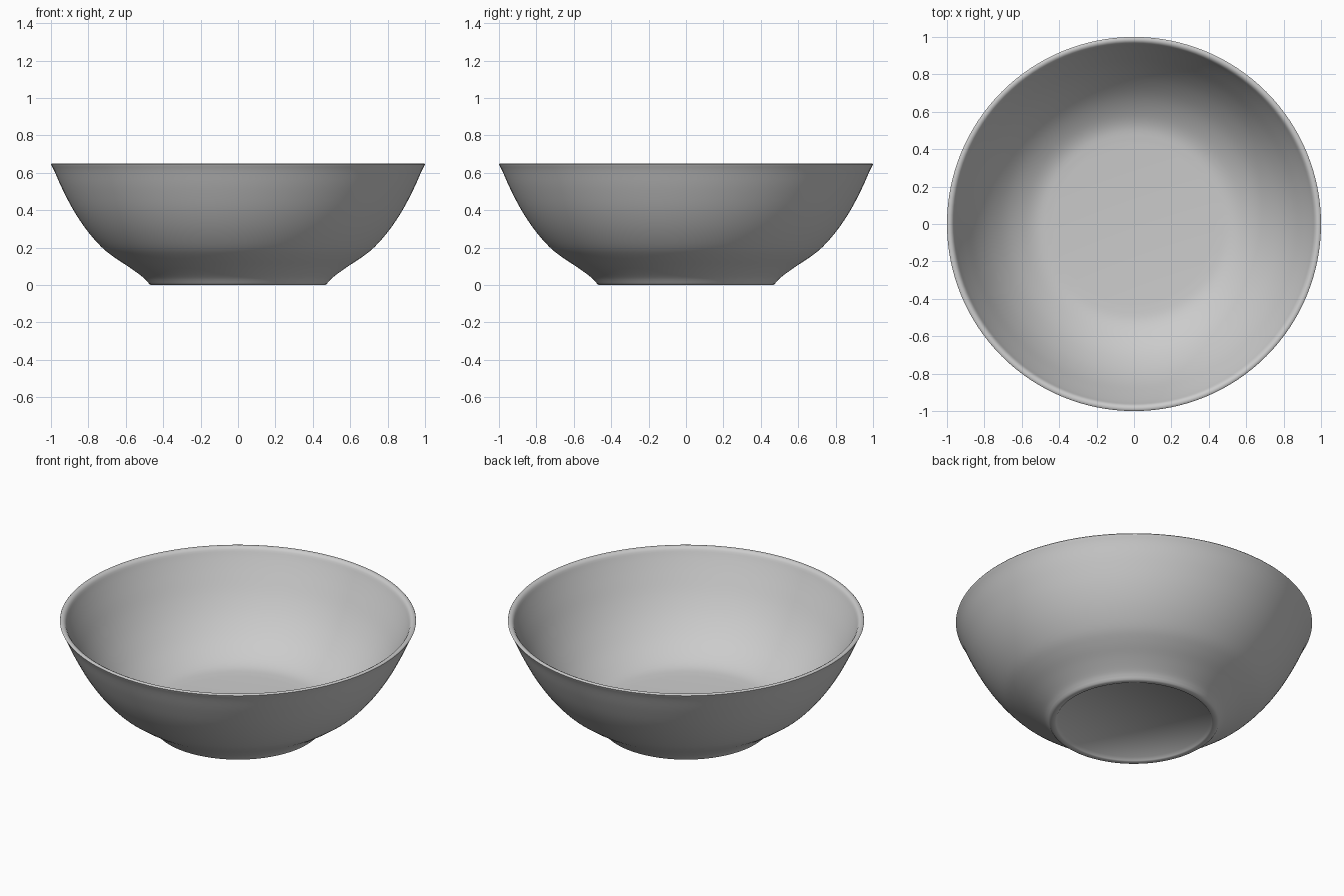
import bpy, bmesh, math
from mathutils import Vector

if "Cube" in bpy.data.objects:
    bpy.data.objects.remove(bpy.data.objects["Cube"])

SEGMENTS = 128


def smooth_curve(points, steps=4):
    """Catmull-Rom curve through (radius, height) points."""
    p = [Vector(q) for q in points]
    p = [2 * p[0] - p[1]] + p + [2 * p[-1] - p[-2]]
    out = []
    for a, b, c, d in zip(p, p[1:], p[2:], p[3:]):
        for i in range(steps):
            t = i / steps
            out.append(0.5 * (2 * b + (c - a) * t + (2 * a - 5 * b + 4 * c - d) * t * t
                              + (3 * b - a - 3 * c + d) * t ** 3))
    return out + [p[-2]]


# Recessed underside and foot ring
foot = [Vector(q) for q in [(0, 0.02), (0.425, 0.02), (0.437, 0.004), (0.445, 0), (0.465, 0), (0.475, 0.005)]]
# Outer wall flaring from the foot to the rim
outer = smooth_curve([(0.482, 0.015), (0.51, 0.043), (0.58, 0.094), (0.66, 0.147), (0.73, 0.203),
                      (0.81, 0.295), (0.88, 0.4), (0.94, 0.515), (0.98, 0.605), (0.998, 0.64)])
# Thin rounded rim
rim = [Vector(q) for q in [(1.0, 0.645), (0.996, 0.65), (0.982, 0.65), (0.972, 0.645)]]
# Inner wall curving down to a flat floor
inner = smooth_curve([(0.965, 0.635), (0.945, 0.59), (0.905, 0.51), (0.845, 0.4), (0.775, 0.3),
                      (0.69, 0.21), (0.6, 0.145), (0.52, 0.11), (0.43, 0.1)])
profile = foot + outer + rim + inner + [Vector((0, 0.1))]

# Revolve the profile around z
bm = bmesh.new()
verts = [bm.verts.new((p.x, 0, p.y)) for p in profile]
edges = [bm.edges.new(pair) for pair in zip(verts, verts[1:])]
bmesh.ops.spin(bm, geom=verts + edges, cent=(0, 0, 0), axis=(0, 0, 1),
               angle=math.tau, steps=SEGMENTS, use_merge=False)
bmesh.ops.remove_doubles(bm, verts=bm.verts, dist=1e-4)
bmesh.ops.recalc_face_normals(bm, faces=bm.faces)
mesh = bpy.data.meshes.new("bowl")
bm.to_mesh(mesh)
bm.free()
bowl = bpy.data.objects.new("bowl", mesh)
bpy.context.collection.objects.link(bowl)
bpy.context.view_layer.objects.active = bowl
bowl.select_set(True)
bpy.ops.object.shade_smooth_by_angle(angle=math.radians(60))
